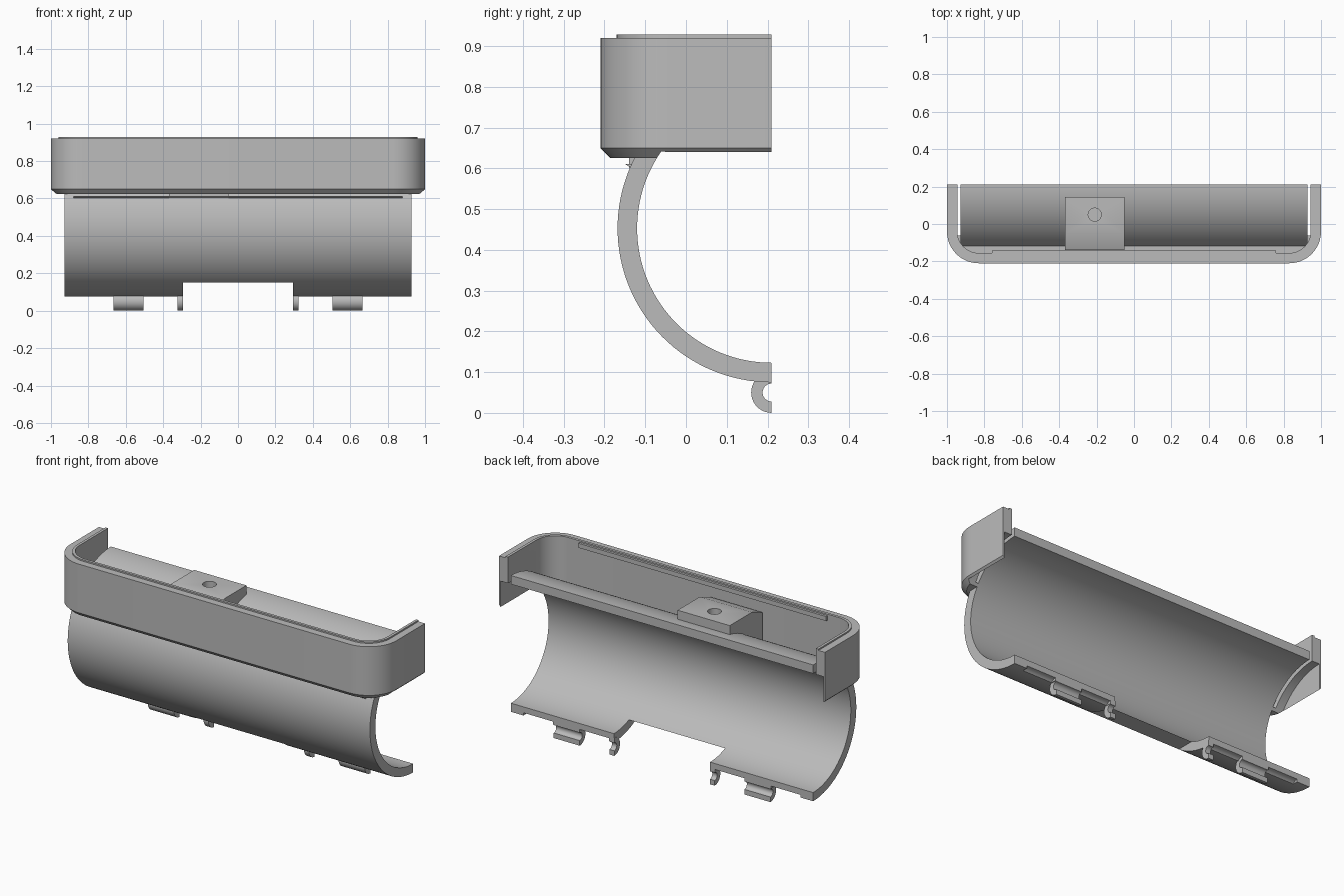
import bpy, bmesh, math

old = bpy.data.objects.get("Cube")
if old:
    bpy.data.objects.remove(old, do_unlink=True)

GREY = (0.5, 0.5, 0.5, 1)
grey = bpy.data.materials.new("plain grey")
grey.use_nodes = True
grey.diffuse_color = GREY
grey.node_tree.nodes["Principled BSDF"].inputs["Base Color"].default_value = GREY

BACK = 0.21        # y of the open back plane
AXIS_Z = 0.453     # height of the shell axis
R_IN, R_OUT = 0.33, 0.378
PIN_Z = 0.05       # height of the hinge axis


def finish(name, bm):
    bmesh.ops.recalc_face_normals(bm, faces=bm.faces)
    mesh = bpy.data.meshes.new(name)
    bm.to_mesh(mesh)
    bm.free()
    mesh.materials.append(grey)
    obj = bpy.data.objects.new(name, mesh)
    bpy.context.collection.objects.link(obj)
    return obj


def loft(name, rings):
    """Join matching closed rings of points and cap both ends."""
    bm = bmesh.new()
    rows = [[bm.verts.new(p) for p in ring] for ring in rings]
    n = len(rows[0])
    for a, b in zip(rows, rows[1:]):
        for i in range(n):
            j = (i + 1) % n
            bm.faces.new((a[i], a[j], b[j], b[i]))
    bm.faces.new(rows[0])
    bm.faces.new(rows[-1])
    return finish(name, bm)


def prism(name, profile, x0, x1):
    """Extrude a (y, z) profile along x."""
    return loft(name, [[(x, y, z) for y, z in profile] for x in (x0, x1)])


def box(name, x0, x1, y0, y1, z0, z1):
    return prism(name, [(y0, z0), (y1, z0), (y1, z1), (y0, z1)], x0, x1)


def arc(r, cz, start, end, steps):
    angles = [math.radians(start + (end - start) * i / steps) for i in range(steps + 1)]
    return [(BACK + r * math.cos(a), cz + r * math.sin(a)) for a in angles]


def half_ring(name, r_in, r_out, cz, x0, x1, steps):
    profile = arc(r_out, cz, 90, 270, steps) + arc(r_in, cz, 270, 90, steps)
    return prism(name, profile, x0, x1)


def rod(name, r, cz, x0, x1, steps):
    return prism(name, arc(r, cz, 0, 360, steps)[:-1], x0, x1)


def cut(obj, cutter):
    mod = obj.modifiers.new("cut", "BOOLEAN")
    mod.operation = "DIFFERENCE"
    mod.solver = "EXACT"
    mod.object = cutter
    graph = bpy.context.evaluated_depsgraph_get()
    mesh = bpy.data.meshes.new_from_object(obj.evaluated_get(graph))
    obj.modifiers.clear()
    obj.data = mesh
    bpy.data.objects.remove(cutter, do_unlink=True)


def u_path(inset, z, steps=12):
    """U-shaped outline, open at the back, moved inwards by inset."""
    corner, radius = 0.17, 0.17 - inset
    half, cy = 1 - corner, -BACK + corner
    side = []
    for i in range(steps + 1):
        a = math.pi / 2 * i / steps
        side.append((half + radius * math.cos(a), cy - radius * math.sin(a), z))
    right = [(1 - inset, BACK, z)] + side
    return right + [(-x, y, h) for x, y, h in reversed(right)]


# Half-round shell with a notch and hinge clearances in its lower edge
shell = half_ring("half_round_shell", R_IN, R_OUT, AXIS_Z, -0.927, 0.927, 64)
cut(shell, box("notch_cutter", -0.295, 0.295, -0.2, 0.3, 0.0, 0.15))
for s in (-1, 1):
    for a, b in ((0.325, 0.51), (0.67, 0.85)):
        x0, x1 = sorted((s * a, s * b))
        cut(shell, rod("clearance_cutter", 0.04, PIN_Z, x0, x1, 32))

# Tray wall with raised inner lip, chamfered base and floor strip
section = [(0, 0.65), (0, 0.92), (0.04, 0.92), (0.04, 0.928), (0.055, 0.928),
           (0.055, 0.64), (0.1, 0.64), (0.1, 0.625), (0.025, 0.625)]
paths = [u_path(inset, z) for inset, z in section]
wall = loft("tray_wall", list(zip(*paths)))
cut(wall, rod("bore_cutter", R_IN, AXIS_Z, -0.99, 0.99, 128))

# Snap ridge inside the front wall and small rib below the tray
ridge = box("snap_ridge", -0.76, 0.76, -0.157, -0.142, 0.895, 0.92)
rib = prism("front_rib", [(-0.15, 0.611), (-0.12, 0.611), (-0.13, 0.598)], -0.88, 0.88)

# Mounting block with a sloped front and a round hole
block = prism("mounting_block", [(0.145, 0.81), (0.145, 0.875), (-0.05, 0.875),
                                 (-0.14, 0.84), (-0.14, 0.6), (-0.1, 0.65),
                                 (0, 0.76)], -0.37, -0.05)
bm = bmesh.new()
bmesh.ops.create_cone(bm, cap_ends=True, segments=32, radius1=0.035, radius2=0.035, depth=0.1)
bmesh.ops.translate(bm, verts=bm.verts, vec=(-0.21, 0.05, 0.87))
cut(block, finish("hole_cutter", bm))

# Hinge knuckles on both sides
parts = [shell, wall, ridge, rib, block]
for s, side in ((1, "left"), (-1, "right")):
    for label, a, b in (("wide", 0.505, 0.665), ("narrow", 0.293, 0.323)):
        x0, x1 = sorted((s * a, s * b))
        parts.append(half_ring(f"{side}_{label}_knuckle", 0.022, 0.05, PIN_Z, x0, x1, 20))

# Smooth the curved surfaces, keep the edges sharp
for obj in parts:
    bpy.ops.object.select_all(action="DESELECT")
    obj.select_set(True)
    bpy.context.view_layer.objects.active = obj
    bpy.ops.object.shade_smooth_by_angle(angle=math.radians(30))
